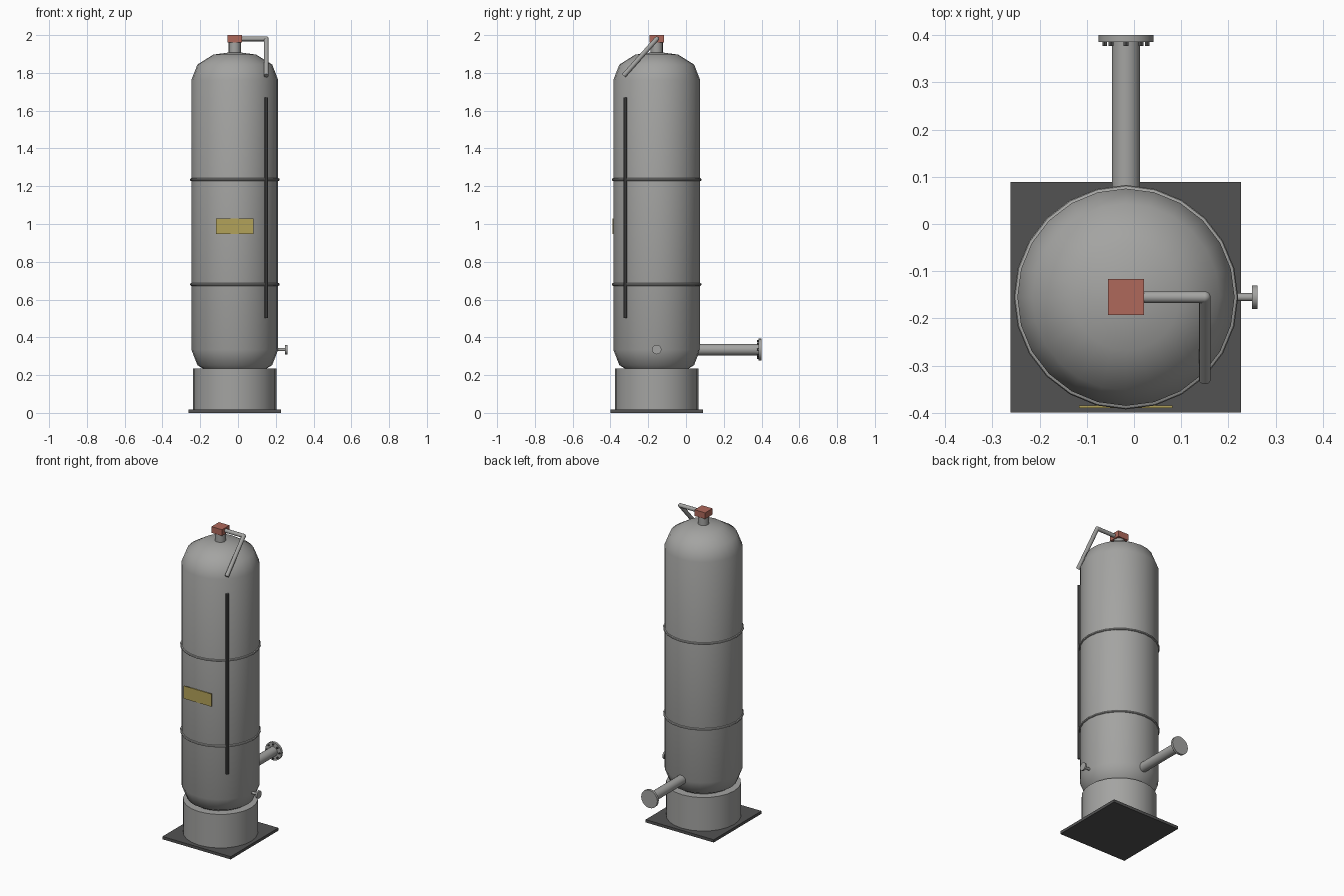
import bpy, bmesh, math
from mathutils import Vector

if "Cube" in bpy.data.objects:
    bpy.data.objects.remove(bpy.data.objects["Cube"])

CX, CY = -0.017, -0.155      # vessel axis
R = 0.23                     # vessel radius
NOZ_Z = 0.335                # nozzle height


def material(name, rgb):
    m = bpy.data.materials.new(name)
    m.diffuse_color = (*rgb, 1)
    m.use_nodes = True
    m.node_tree.nodes["Principled BSDF"].inputs["Base Color"].default_value = m.diffuse_color
    return m


GREY = material("grey steel", (0.37, 0.37, 0.36))
DARK = material("dark steel", (0.085, 0.085, 0.085))
RED = material("valve red", (0.43, 0.14, 0.105))
YELLOW = material("plate yellow", (0.45, 0.36, 0.10))


def finish(name, bm, mat, smooth=True):
    bmesh.ops.recalc_face_normals(bm, faces=bm.faces)
    me = bpy.data.meshes.new(name)
    bm.to_mesh(me)
    bm.free()
    ob = bpy.data.objects.new(name, me)
    bpy.context.collection.objects.link(ob)
    me.materials.append(mat)
    if smooth:
        bpy.ops.object.select_all(action='DESELECT')
        ob.select_set(True)
        bpy.context.view_layer.objects.active = ob
        bpy.ops.object.shade_smooth_by_angle(angle=math.radians(40))
    return ob


def box(name, lo, hi, mat):
    bm = bmesh.new()
    bmesh.ops.create_cube(bm, size=1)
    for v in bm.verts:
        v.co = [(a + b) / 2 + c * (b - a) for a, b, c in zip(lo, hi, v.co)]
    return finish(name, bm, mat, False)


def rod(name, a, b, r, mat, n=16):
    """Capped cylinder running from point a to point b."""
    a, b = Vector(a), Vector(b)
    bm = bmesh.new()
    bmesh.ops.create_cone(bm, cap_ends=True, segments=n, radius1=r, radius2=r,
                          depth=(b - a).length)
    q = (b - a).to_track_quat('Z', 'Y')
    for v in bm.verts:
        v.co = q @ v.co + (a + b) / 2
    return finish(name, bm, mat)


def lathe(name, profile, mat, n=24):
    """Spin an (r, z) profile about the vessel axis."""
    bm = bmesh.new()
    vs = [bm.verts.new((CX + r, CY, z)) for r, z in profile]
    es = [bm.edges.new(p) for p in zip(vs, vs[1:])]
    bmesh.ops.spin(bm, geom=vs + es, cent=(CX, CY, 0), axis=(0, 0, 1),
                   angle=math.tau, steps=n)
    bmesh.ops.remove_doubles(bm, verts=bm.verts, dist=1e-4)
    return finish(name, bm, mat)


# Base plate and support skirt
box("base_plate", (-0.261, -0.399, 0), (0.227, 0.089, 0.018), DARK)
rod("support_skirt", (CX, CY, 0.015), (CX, CY, 0.235), 0.22, GREY, 24)

# Vessel shell with domed ends
dome = [(0, 0.15), (0.113, 0.135), (0.198, 0.082), (R, 0)]
shell = [(r, 1.762 + h) for r, h in dome] + \
        [(r, NOZ_Z - h) for r, h in reversed(dome)]
lathe("vessel_shell", shell, GREY)

# Weld bands
for i, z in enumerate((0.68, 1.235)):
    ring = [(R + 0.0075 * math.cos(k * math.tau / 8),
             z + 0.0075 * math.sin(k * math.tau / 8)) for k in range(9)]
    lathe(f"weld_band_{i + 1}", ring, GREY)

# Rear outlet pipe, flange and bolts
rod("outlet_pipe", (CX, CY + 0.15, NOZ_Z), (CX, 0.388, NOZ_Z), 0.03, GREY)
rod("outlet_flange", (CX, 0.385, NOZ_Z), (CX, 0.4, NOZ_Z), 0.058, GREY, 20)
for k in range(8):
    t = k * math.tau / 8
    x, z = CX + 0.045 * math.cos(t), NOZ_Z + 0.045 * math.sin(t)
    rod(f"flange_bolt_{k + 1}", (x, 0.377, z), (x, 0.39, z), 0.006, DARK, 6)

# Small drain nozzle on the right
rod("drain_pipe", (CX + 0.18, CY, NOZ_Z), (0.252, CY, NOZ_Z), 0.0085, GREY, 12)
rod("drain_flange", (0.25, CY, NOZ_Z), (0.261, CY, NOZ_Z), 0.025, GREY)

# Relief valve, neck and discharge pipe
rod("valve_neck", (CX, CY, 1.88), (CX, CY, 1.965), 0.032, GREY)
box("relief_valve", (CX - 0.038, CY - 0.038, 1.96), (CX + 0.038, CY + 0.038, 2.0), RED)
elbow = (0.15, CY, 1.98)
rod("discharge_arm", (CX, CY, 1.98), elbow, 0.0125, GREY, 12)
rod("discharge_drop", elbow, (0.15, -0.33, 1.785), 0.0125, GREY, 12)
bm = bmesh.new()
bmesh.ops.create_uvsphere(bm, u_segments=12, v_segments=8, radius=0.0125)
bmesh.ops.translate(bm, verts=bm.verts, vec=elbow)
finish("discharge_elbow", bm, GREY)

# Level gauge rod and nameplate
rod("level_gauge", (0.149, -0.322, 0.503), (0.149, -0.322, 1.67), 0.0095, DARK, 8)
box("nameplate", (-0.116, -0.39, 0.946), (0.082, -0.384, 1.028), YELLOW)
